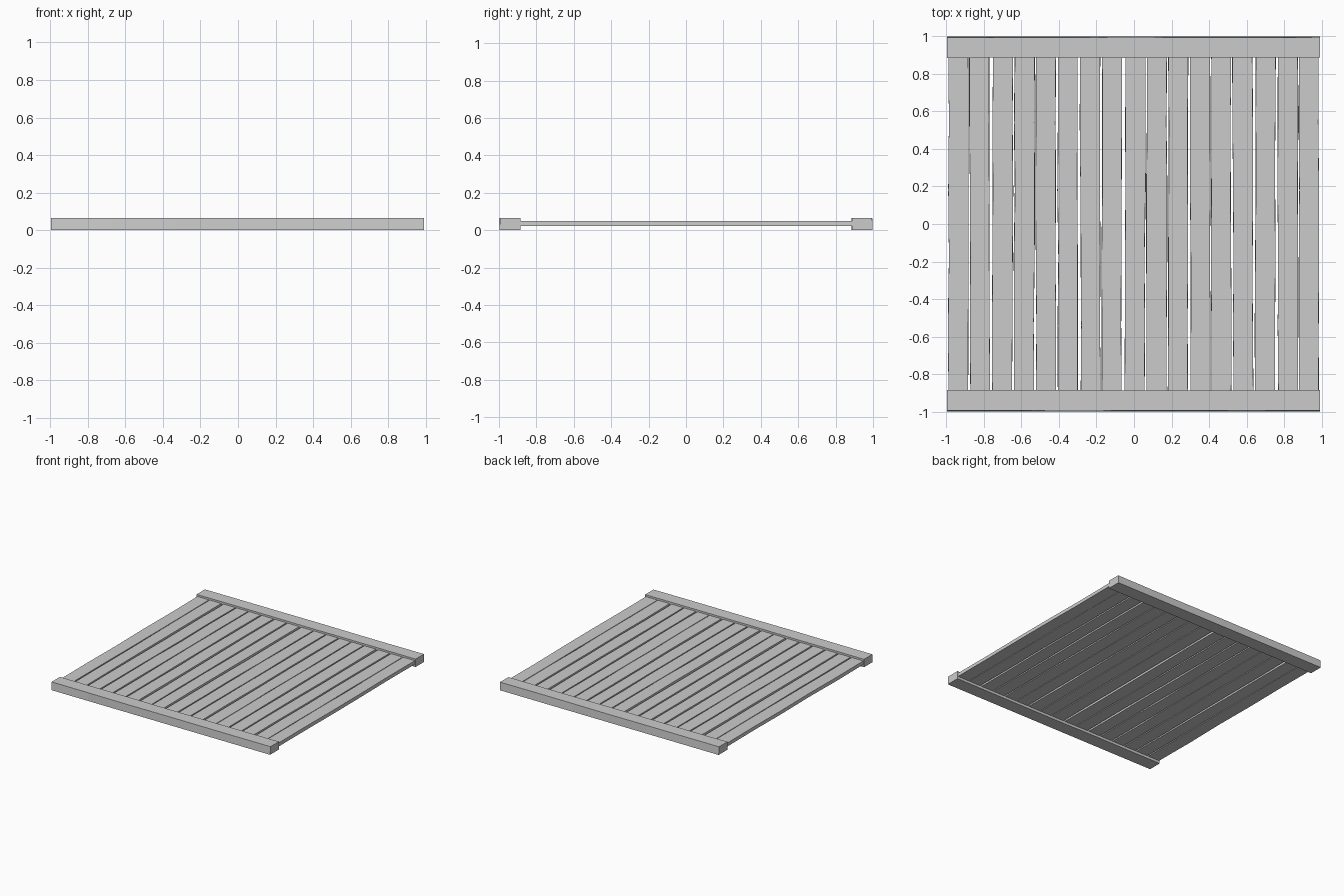
import bpy
import bmesh
import random

random.seed(4)
if "Cube" in bpy.data.objects:
    bpy.data.objects.remove(bpy.data.objects["Cube"])

grey = bpy.data.materials.new("plain grey")
grey.use_nodes = True
colour = (0.6, 0.6, 0.6, 1)
grey.diffuse_color = colour
grey.node_tree.nodes["Principled BSDF"].inputs["Base Color"].default_value = colour


def loft(name, sections):
    """Solid board through a row of four-cornered sections."""
    bm = bmesh.new()
    rings = [[bm.verts.new(p) for p in section] for section in sections]
    for a, b in zip(rings, rings[1:]):
        for i in range(4):
            j = (i + 1) % 4
            bm.faces.new((a[i], a[j], b[j], b[i]))
    bm.faces.new(rings[0])
    bm.faces.new(rings[-1])
    bmesh.ops.recalc_face_normals(bm, faces=bm.faces)
    mesh = bpy.data.meshes.new(name)
    bm.to_mesh(mesh)
    bm.free()
    mesh.materials.append(grey)
    obj = bpy.data.objects.new(name, mesh)
    bpy.context.collection.objects.link(obj)


def wobble(amount):
    return random.uniform(-amount, amount)


def rail(name, side):
    """Thick end board with slightly uneven long edges."""
    top, steps = 0.065, 6
    sections = []
    for k in range(steps + 1):
        x = -0.995 + 1.985 * k / steps
        inner = side * (0.886 + wobble(0.002))
        outer = side * (0.997 - abs(wobble(0.005)))
        base = side * 0.998
        sections.append([(x, inner, 0), (x, base, 0), (x, outer, top), (x, inner, top)])
    loft(name, sections)


def slat(name, front_x, back_x, width):
    """Thin hand-cut board whose sides wander along its length."""
    low, high, steps, reach = 0.021, 0.05, 5, 0.9
    sections = []
    for k in range(steps + 1):
        t = k / steps
        y = reach * (2 * t - 1)
        x = front_x + (back_x - front_x) * t
        inside = 0 < k < steps
        left = x - width / 2 + (wobble(0.003) if inside else 0)
        right = x + width / 2 + (wobble(0.003) if inside else 0)
        flare = abs(wobble(0.002))
        sections.append([(left - flare, y, low), (right + flare, y, low),
                         (right, y, high), (left, y, high)])
    loft(name, sections)


# End rails
rail("front_rail", -1)
rail("back_rail", 1)

# Slats: sideways drift of each front and back end, in thousandths
front_drift = [0, 0, 0, 0, 0, 0, 5, 0, 5, 5, 3, 6, 1, 2, 0, 7, 0]
back_drift = [0, -5, 5, 4, 0, 0, 2, 2, 11, 8, 5, 4, 0, -4, 4, 5, 0]
for i, (front, back) in enumerate(zip(front_drift, back_drift)):
    x = -0.936 + 0.1167 * i
    slat(f"slat_{i + 1}", x + front / 1000, x + back / 1000, 0.105)
